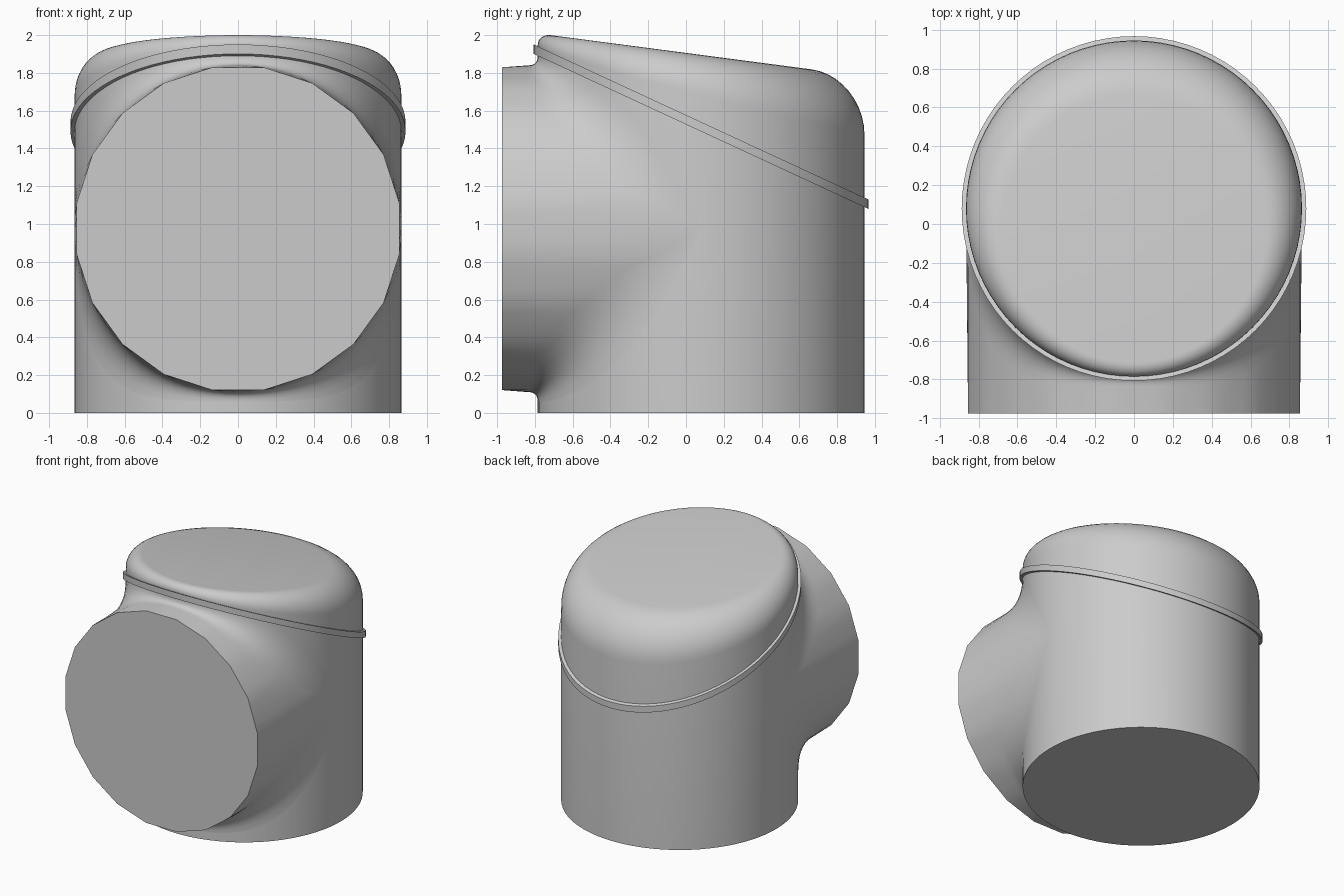
import bpy
from math import sin, cos, pi, floor

cube = bpy.data.objects.get("Cube")
if cube:
    bpy.data.objects.remove(cube)

R, CY, CZ, FRONT = 0.865, 0.08, 0.975, -0.975
SEGS = 80

grey = bpy.data.materials.new("light_grey")
grey.use_nodes = True
grey.diffuse_color = (0.6, 0.6, 0.6, 1)
grey.node_tree.nodes["Principled BSDF"].inputs["Base Color"].default_value = (0.6, 0.6, 0.6, 1)


def loft(name, rings, cap_start=False, cap_end=False, closed=False):
    """Skin a list of equally sized point loops."""
    n = len(rings[0])
    verts = [p for ring in rings for p in ring]
    faces = []
    for i in range(len(rings) if closed else len(rings) - 1):
        a, b = i * n, (i + 1) % len(rings) * n
        for j in range(n):
            k = (j + 1) % n
            faces.append((a + j, a + k, b + k, b + j))
    if cap_start:
        faces.append(tuple(reversed(range(n))))
    if cap_end:
        faces.append(tuple(range(len(verts) - n, len(verts))))
    mesh = bpy.data.meshes.new(name)
    mesh.from_pydata(verts, [], faces)
    mesh.materials.append(grey)
    obj = bpy.data.objects.new(name, mesh)
    bpy.context.collection.objects.link(obj)
    bpy.ops.object.select_all(action="DESELECT")
    obj.select_set(True)
    bpy.context.view_layer.objects.active = obj
    bpy.ops.object.mode_set(mode="EDIT")
    bpy.ops.mesh.select_all(action="SELECT")
    bpy.ops.mesh.normals_make_consistent(inside=False)
    bpy.ops.object.mode_set(mode="OBJECT")
    bpy.ops.object.shade_smooth_by_angle(angle=pi / 6)
    return obj


angles = [2 * pi * i / SEGS for i in range(SEGS)]


# Upright body with a sloping top, its rounding wider toward the back
def top_point(a, t):
    back = (1 + sin(a)) / 2
    inset = 0.07 + 0.21 * back ** 0.8
    drop = 0.06 + 0.25 * back ** 0.7
    rad = R - inset * (1 - cos(t))
    y = CY + rad * sin(a)
    return rad * cos(a), y, 2.0 - 0.131 * (y + 0.72) - drop * (1 - sin(t))


body = [[(R * cos(a), CY + R * sin(a), 0) for a in angles]]
body += [[top_point(a, pi / 2 * i / 10) for a in angles] for i in range(11)]
loft("body", body, cap_start=True, cap_end=True)


# Front tube: faceted mouth, round neck, fillet flowing onto the body
def mouth_point(a):
    step = pi / 10
    mid = (floor(a / step + 0.5)) * step
    # corners sit half a step away from the facet centres
    rad = R * cos(step / 2) / cos(a - mid)
    return rad * cos(a), FRONT, CZ + rad * sin(a)


def fillet_point(a, u):
    s = abs(sin(a))
    side = 1 if sin(a) >= 0 else -1
    reach = 0.05 * s + 0.9 * s * (1 - s)
    y = CY - R * s - reach * (1 - u) ** 2
    return R * cos(a), y, CZ + R * sin(a) + side * reach * u ** 2


tube = [[mouth_point(a) for a in angles]]
tube += [[fillet_point(a, i / 8) for a in angles] for i in range(9)]
loft("front_tube", tube, cap_start=True)


# Thin slanted band around the body
def band_loop(rad, dz):
    return [(rad * cos(a), CY + rad * sin(a),
             1.515 - 0.463 * rad * sin(a) + dz) for a in angles]


inner, outer = R - 0.01, R + 0.022
loft("slanted_band", [band_loop(inner, -0.025), band_loop(outer, -0.025),
                      band_loop(outer, 0.025), band_loop(inner, 0.025)], closed=True)
